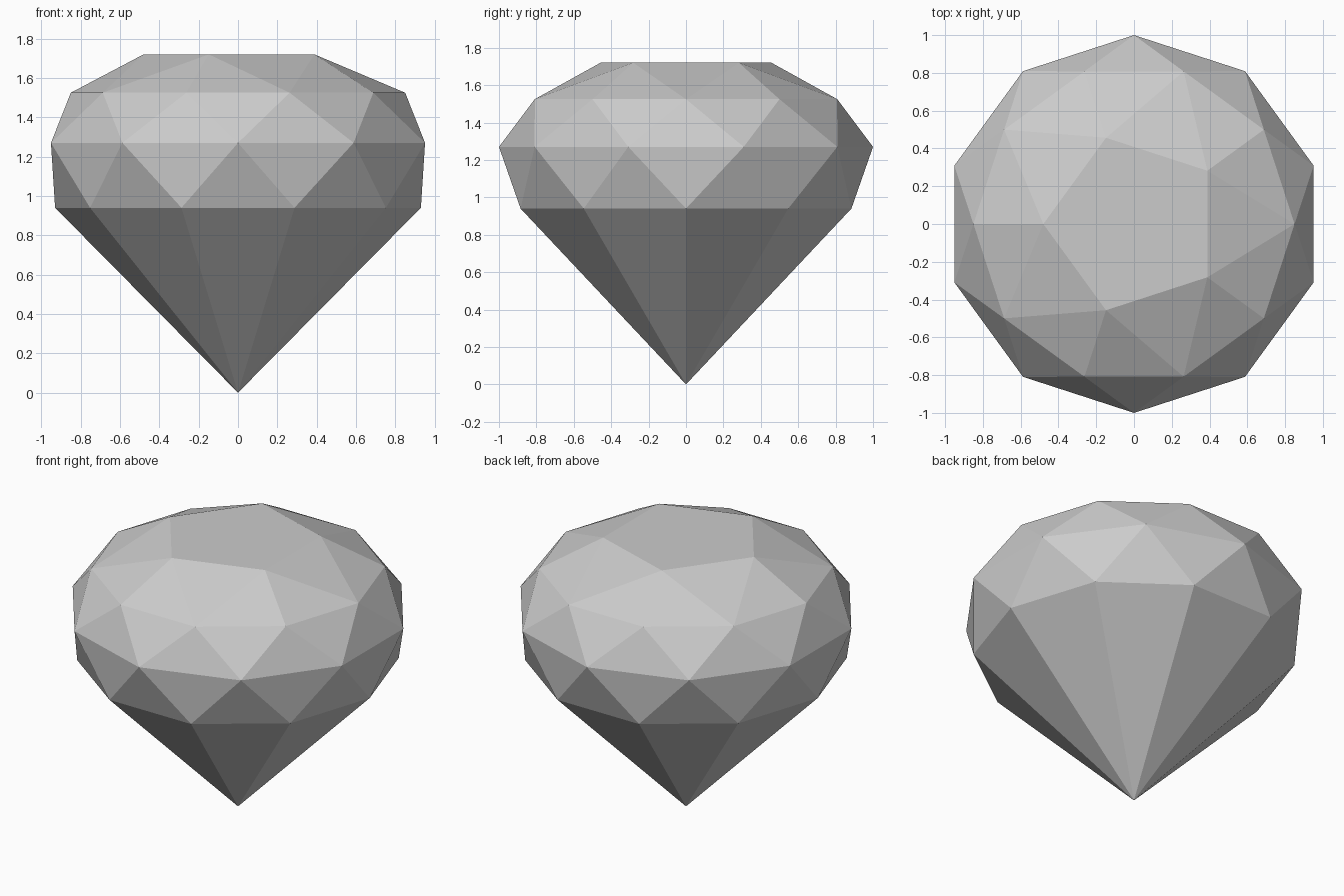
import bpy
import bmesh
from math import cos, sin, radians

cube = bpy.data.objects.get("Cube")
if cube:
    bpy.data.objects.remove(cube, do_unlink=True)

# One plain grey for the whole stone
grey = bpy.data.materials.new("stone_grey")
grey.use_nodes = True
colour = (0.6, 0.6, 0.6, 1)
grey.diffuse_color = colour
grey.node_tree.nodes["Principled BSDF"].inputs["Base Color"].default_value = colour

bm = bmesh.new()


def ring(count, radius, z, start):
    """Regular ring of vertices, beginning at the given angle."""
    angles = [radians(start + 360 * i / count) for i in range(count)]
    return [bm.verts.new((radius * cos(a), radius * sin(a), z)) for a in angles]


table = ring(5, 0.48, 1.72, 36)
crown = ring(10, 0.85, 1.525, 0)
girdle = ring(10, 1.0, 1.27, 18)
lower = ring(10, 0.93, 0.94, 0)
tip = bm.verts.new((0, 0, 0))

# Flat table on top
bm.faces.new(table)

# Crown facets: three triangles for each table corner
for i in range(5):
    k = 2 * i + 1
    before, here, after = crown[k - 1], crown[k], crown[(k + 1) % 10]
    bm.faces.new((table[i], before, here))
    bm.faces.new((table[i], here, after))
    bm.faces.new((table[i], after, table[(i + 1) % 5]))

# Alternating triangles above and below the girdle, then the pointed pavilion
for i in range(10):
    j = (i + 1) % 10
    bm.faces.new((crown[i], girdle[i], crown[j]))
    bm.faces.new((girdle[i], girdle[j], crown[j]))
    bm.faces.new((lower[i], lower[j], girdle[i]))
    bm.faces.new((girdle[i], lower[j], girdle[j]))
    bm.faces.new((tip, lower[j], lower[i]))

bmesh.ops.recalc_face_normals(bm, faces=bm.faces[:])
mesh = bpy.data.meshes.new("cut_gem")
bm.to_mesh(mesh)
bm.free()
mesh.materials.append(grey)
gem = bpy.data.objects.new("cut_gem", mesh)
bpy.context.collection.objects.link(gem)
